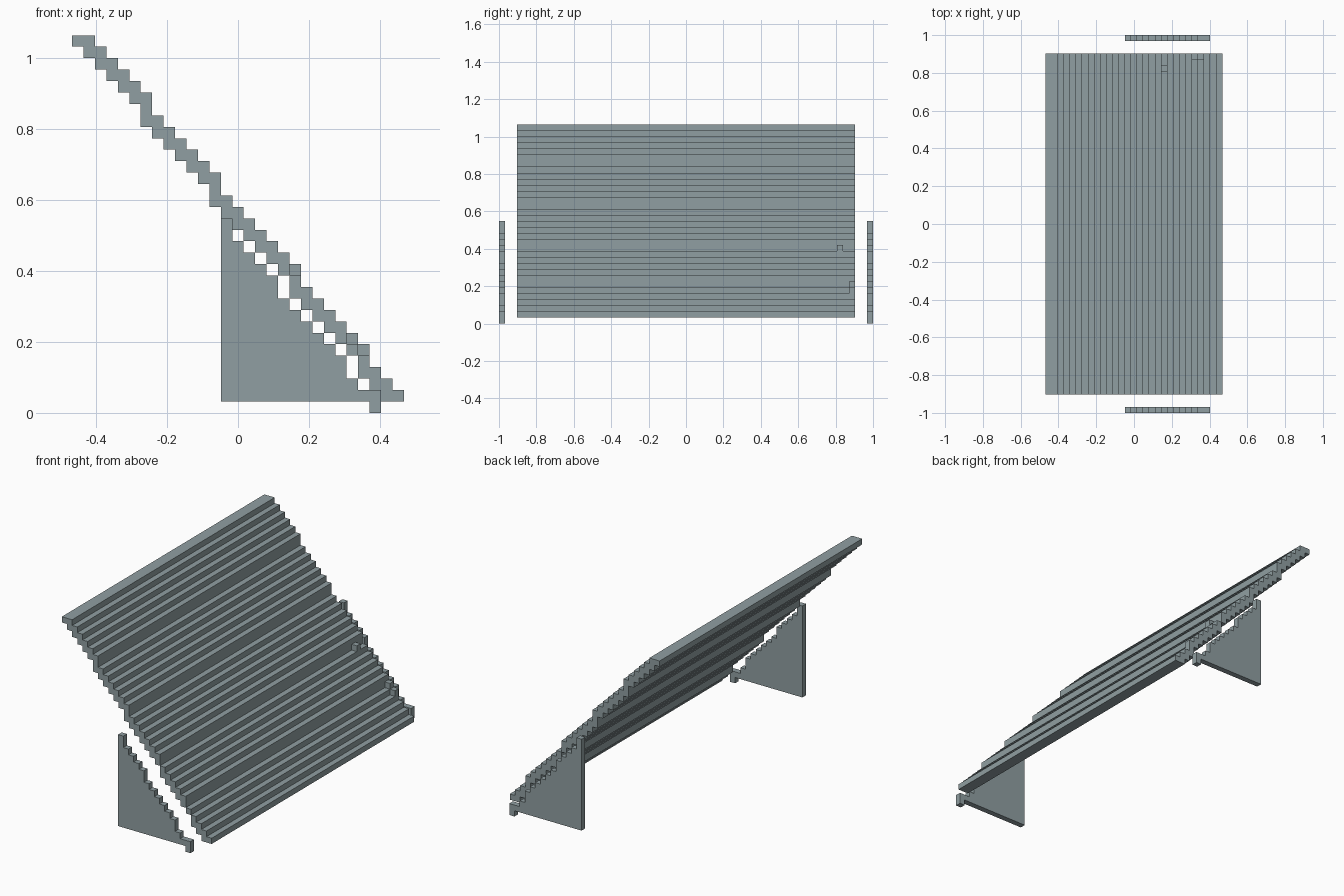
import bpy, bmesh

if "Cube" in bpy.data.objects:
    bpy.data.objects.remove(bpy.data.objects["Cube"])

S = 2 / 62            # block size
X0 = -14.5 * S        # left edge of the block grid

mat = bpy.data.materials.new("slate grey")
mat.diffuse_color = (0.28, 0.345, 0.36, 1)
mat.use_nodes = True
mat.node_tree.nodes["Principled BSDF"].inputs["Base Color"].default_value = mat.diffuse_color


def slab(name, cells, y0, y1):
    """Extrude a set of (column, row) cells along y, skipping inner faces."""
    bm = bmesh.new()

    def quad(pts):
        bm.faces.new([bm.verts.new((X0 + x * S, y * S, z * S)) for x, y, z in pts])

    for c, k in cells:
        C, K = c + 1, k + 1
        quad([(c, y0, k), (C, y0, k), (C, y0, K), (c, y0, K)])
        quad([(c, y1, k), (c, y1, K), (C, y1, K), (C, y1, k)])
        if (c - 1, k) not in cells:
            quad([(c, y0, k), (c, y0, K), (c, y1, K), (c, y1, k)])
        if (C, k) not in cells:
            quad([(C, y0, k), (C, y1, k), (C, y1, K), (C, y0, K)])
        if (c, k - 1) not in cells:
            quad([(c, y0, k), (c, y1, k), (C, y1, k), (C, y0, k)])
        if (c, K) not in cells:
            quad([(c, y0, K), (C, y0, K), (C, y1, K), (c, y1, K)])
    bmesh.ops.remove_doubles(bm, verts=bm.verts, dist=1e-5)
    bmesh.ops.dissolve_limit(bm, angle_limit=0.01, verts=bm.verts, edges=bm.edges)
    me = bpy.data.meshes.new(name)
    bm.to_mesh(me)
    bm.free()
    me.materials.append(mat)
    ob = bpy.data.objects.new(name, me)
    bpy.context.collection.objects.link(ob)
    return ob


# Sloping panel: two blocks per row, stepping one column right per row down;
# the narrow rows hold one block and the next row starts in the same column
narrow = {26, 19, 11, 4}
single = narrow | {12, 6, 5}
panel, col = set(), 0
for row in range(32, 0, -1):
    panel.add((col, row))
    if row not in single:
        panel.add((col + 1, row))
    if row not in narrow:
        col += 1
slab("sloping_panel", panel, -28, 28)

# Small raised blocks near the back edge of the panel
slab("panel_edge_block", {(19, 12)}, 25, 26)
slab("panel_corner_block", {(24, 6), (25, 5)}, 27, 28)

# Triangular side supports: top row of each column, plus a small foot
tops = [16, 14, 13, 12, 11, 9, 8, 7, 6, 5, 4, 2, 1, 1]
support = {(13 + i, k) for i, t in enumerate(tops) for k in range(1, t + 1)}
support.add((26, 0))
slab("front_support", support, -31, -30)
slab("back_support", support, 30, 31)
